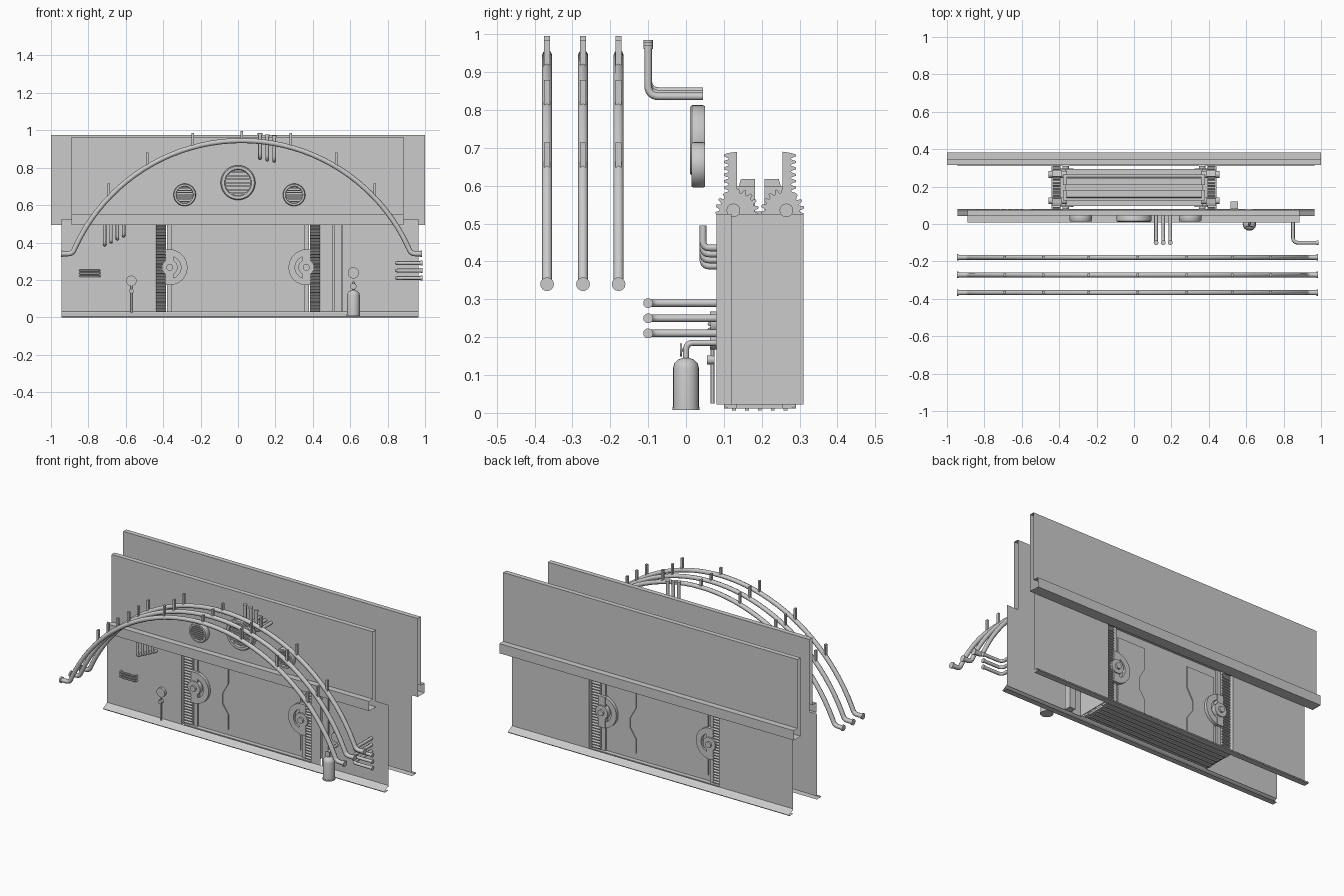
import bpy, bmesh, math
from mathutils import Vector

if "Cube" in bpy.data.objects:
    bpy.data.objects.remove(bpy.data.objects["Cube"])

M = 0.39  # front/back mirror: y -> M - y


def link(name, bm, smooth=False):
    me = bpy.data.meshes.new(name)
    bmesh.ops.recalc_face_normals(bm, faces=bm.faces)
    bm.to_mesh(me)
    bm.free()
    ob = bpy.data.objects.new(name, me)
    bpy.context.collection.objects.link(ob)
    if smooth:
        bpy.ops.object.select_all(action='DESELECT')
        ob.select_set(True)
        bpy.context.view_layer.objects.active = ob
        bpy.ops.object.shade_smooth_by_angle(angle=math.radians(35))
    return ob


def prism(name, pts, axis, a, b, caps=True, closed=True, smooth=False):
    """Extrude a 2D outline along x (pts are y,z), y (x,z) or z (x,y)."""
    bm = bmesh.new()

    def P(p, t):
        return {'x': (t, p[0], p[1]), 'y': (p[0], t, p[1]), 'z': (p[0], p[1], t)}[axis]
    r0 = [bm.verts.new(P(p, a)) for p in pts]
    r1 = [bm.verts.new(P(p, b)) for p in pts]
    n = len(pts)
    for i in range(n if closed else n - 1):
        j = (i + 1) % n
        bm.faces.new((r0[i], r0[j], r1[j], r1[i]))
    if caps:
        bm.faces.new(r0)
        bm.faces.new(r1)
    return link(name, bm, smooth)


def box(name, x0, x1, y0, y1, z0, z1):
    return prism(name, [(x0, y0), (x1, y0), (x1, y1), (x0, y1)], 'z', z0, z1)


def ring(cu, cv, r, n=32, a0=0.0, a1=2 * math.pi, end=False):
    return [(cu + r * math.cos(a0 + (a1 - a0) * i / n), cv + r * math.sin(a0 + (a1 - a0) * i / n))
            for i in range(n + (1 if end else 0))]


def cyl(name, axis, cu, cv, r, a, b, n=24):
    return prism(name, ring(cu, cv, r, n), axis, a, b, smooth=True)


def tube(name, pts, r, fillet=0.03):
    """Round pipe along a path; sharp corners become smooth bends."""
    pts = [Vector(p) for p in pts]
    out = [pts[0]]
    for p, c, q in zip(pts, pts[1:], pts[2:]):
        u, v = p - c, q - c
        if u.angle(-v) < 0.3:
            out.append(c)
            continue
        d = min(fillet, u.length / 2, v.length / 2)
        s, e = c + u.normalized() * d, c + v.normalized() * d
        out += [s * (1 - t) ** 2 + c * 2 * t * (1 - t) + e * t * t for t in [k / 6 for k in range(7)]]
    out.append(pts[-1])
    cu = bpy.data.curves.new(name, 'CURVE')
    cu.dimensions = '3D'
    cu.bevel_depth = r
    cu.bevel_resolution = 2
    cu.use_fill_caps = True
    sp = cu.splines.new('POLY')
    sp.points.add(len(out) - 1)
    for w, p in zip(sp.points, out):
        w.co = (*p, 1)
    sp.use_smooth = True
    ob = bpy.data.objects.new(name, cu)
    bpy.context.collection.objects.link(ob)
    return ob


# Walls, skirtings, upper panels, doors and drives, front then back
panel = [(.075, .965), (.045, .965), (.045, .552), (.008, .552), (.008, .493), (.075, .493)]
cove = [(.08, .03)] + [(.045 + .035 * math.cos(t), .03 - .025 * math.sin(t))
                       for t in [k * math.pi / 12 for k in range(1, 7)]] + [(.045, 0), (.08, 0)]
cove[1:7] = [(.042 + .036 * (1 - k / 6) ** 2, .03 - .025 * math.sqrt(k / 6)) for k in range(1, 7)]
for side in ('front', 'back'):
    Y = (lambda y: y) if side == 'front' else (lambda y: M - y)
    front = side == 'front'
    dz, px = (0, (-.89, .885)) if front else (.009, (-1, 1))
    prism(side + '_upper_panel', [(Y(y), z + (dz if z > .9 else 0)) for y, z in panel],
          'x', *px, caps=False)
    prism(side + '_skirting', [(Y(y), z) for y, z in cove], 'x', -.945, .965, caps=False, closed=False)
    spans = [(-.945, -.44), (.445, .505), (.56, .965)] if front else [(-.945, -.44), (.44, .965)]
    for a, b in spans:
        prism(side + '_lower_wall', [(Y(.08), .02), (Y(.08), .525)], 'x', a, b, caps=False, closed=False)

    # sliding door with notched raised plates
    box(side + '_door', -.38, .38, Y(.125), Y(.182), .025, .6)
    prism(side + '_door_head', [(Y(.14), .6), (Y(.145), .618), (Y(.182), .618), (Y(.182), .6)], 'x', -.36, .36)
    for s in (-1, 1):
        prism(side + '_door_plate',
              [(s * x, z) for x, z in [(.34, .06), (.15, .06), (.15, .15), (.19, .21), (.19, .27),
                                       (.15, .34), (.15, .47), (.34, .47)]], 'y', Y(.119), Y(.126))
        box(side + '_door_edge', s * .355, s * .38, Y(.115), Y(.126), .025, .525)
        # half ring lock around hub
        a = math.pi / 2
        half = ring(0, .267, .095, 16, -a, a, True) + ring(0, .267, .06, 16, a, -a, True)
        prism(side + '_lock_ring', [(s * (x - .365), z) for x, z in half], 'y', Y(.1), Y(.126))
        box(side + '_lock_bar', s * .345, s * .388, Y(.098), Y(.126), .172, .362)
        cyl(side + '_lock_hub', 'y', s * .365, .267, .042, Y(.092), Y(.126))
        cyl(side + '_lock_cap', 'y', s * .365, .267, .018, Y(.08), Y(.1))
        # toothed rack
        n, z0, h = 40, .012, .678 / 40
        teeth = []
        for i in range(n):
            z = z0 + i * h
            teeth += [(Y(.112), z), (Y(.1), z + h * .25), (Y(.1), z + h * .55), (Y(.112), z + h * .8)]
        prism(side + '_rack', teeth + [(Y(.135), z0 + n * h), (Y(.135), z0)], 'x', s * .385, s * .438)
        # drive gear meshing with rack
        gear = []
        for i in range(18):
            for f, r in ((0, .046), (.25, .057), (.55, .057), (.8, .046)):
                t = (i + f) / 18 * 2 * math.pi
                gear.append((Y(.135) + r * math.cos(t), .535 + r * math.sin(t)))
        prism(side + '_drive_gear', gear, 'x', s * .392, s * .436)
        cyl(side + '_gear_axle', 'x', Y(.125), .535, .018, s * .36, s * .456, 16)
        # doorway jamb
        prism(side + '_jamb', [(Y(.08), .022), (Y(.15), .022), (Y(.15), .525), (Y(.08), .525)],
              'x', s * .44, s * .445)

# Airlock between the doors
for s in (-1, 1):
    box('airlock_side', s * .44, s * .445, .15, .24, .022, .525)
box('airlock_floor', -.43, .43, .1, .29, .012, .024)
for i in range(5):
    box('floor_rib', -.42, .42, .122 + i * .034, .132 + i * .034, .006, .012)
box('airlock_ceiling', -.37, .37, .095, .295, .522, .532)
box('slot_pillar', .515, .555, .08, .12, .022, .525)

# Round lamps with slats
for x, z, r, y0 in ((-.285, .655, .06, .014), (0, .72, .093, .01), (.3, .655, .06, .014)):
    prof = [(r * .97, .05), (r, .045), (r, y0 + .006), (r * .94, y0), (r * .78, y0), (r * .74, y0 + .012)]
    bm = bmesh.new()
    loops = [[bm.verts.new((u, y, v)) for u, v in ring(x, z, q, 36)] for q, y in prof]
    for A, B in zip(loops, loops[1:]):
        for i in range(36):
            bm.faces.new((A[i], A[i - 1], B[i - 1], B[i]))
    bm.faces.new(loops[-1])
    link('lamp_housing', bm, True)
    for i in range(7):
        dz = (i - 3) * r * .2
        w = math.sqrt((r * .76) ** 2 - dz * dz)
        box('lamp_slat', x - w, x + w, y0 + .003, y0 + .014, z + dz - r * .05, z + dz + r * .05)

# Arched pipes with studs and end flanges
for y in (-.178, -.272, -.367):
    R, cx, cz, a = .98, .02, -.035, math.radians(65)
    arc = [(cx + R * math.sin(t), y, cz + R * math.cos(t)) for t in [-a + 2 * a * i / 40 for i in range(41)]]
    tube('arch_pipe', [(-.945, y, .34), (-.886, y, .34)] + arc + [(.926, y, .34), (.985, y, .34)], .0135)
    for x0, x1 in ((-.947, -.937), (.975, .985)):
        cyl('arch_flange', 'x', y, .34, .018, x0, x1, 16)
    for k in range(-3, 4):
        t = math.radians(15.5 * k)
        x, z = cx + R * math.sin(t), cz + R * math.cos(t)
        h = .05 if k == 0 else .075
        box('arch_stud', x - .006, x + .006, y - .008, y + .008, z, z + h)

# Pipes rising from the upper panel
for i in range(3):
    x, d = .118 + .038 * i, .007 * i
    tube('top_pipe', [(x, .045, .85 - d), (x, -.1, .85 - d), (x, -.1, .985 - d)], .01)
    cyl('top_pipe_flange', 'z', x, -.1, .0125, .975 - d, .985 - d, 14)

# Pipes rising under the upper panel
for i in range(4):
    x, z = -.713 + .034 * i, .388 + .016 * i
    tube('wall_pipe', [(x, .08, z), (x, .045, z), (x, .045, .495)], .009)

# Horizontal wall handles
for z in (.25, .235, .22):
    tube('wall_handle', [(-.845, .08, z), (-.845, .062, z), (-.74, .062, z), (-.74, .08, z)], .005, .01)

# Side pipes turning outward
for z in (.29, .25, .21):
    tube('side_pipe', [(.85, .08, z), (.85, -.1, z), (.985, -.1, z)], .01)
    cyl('side_pipe_flange', 'x', -.1, z, .013, .976, .986, 14)

# Gauge and small valve on the left
cyl('left_gauge', 'y', -.57, .195, .028, .064, .08)
tube('left_stem', [(-.57, .07, .025), (-.57, .07, .17)], .005)
cyl('left_valve', 'y', -.57, .14, .012, .055, .075, 12)

# Gas bottle with neck pipe, wheel and gauge
bx = .617
body = [(0, .01), (.034, .01), (.034, .118), (.031, .13), (.022, .14), (.01, .145), (0, .145)]
bm = bmesh.new()
loops = [[bm.verts.new((u, v, z)) for u, v in ring(bx, 0, max(r, .0005), 24)] for r, z in body]
for A, B in zip(loops, loops[1:]):
    for i in range(24):
        bm.faces.new((A[i], A[i - 1], B[i - 1], B[i]))
link('gas_bottle', bm, True)
cyl('bottle_foot', 'z', bx, 0, .036, .008, .016)
tube('bottle_neck', [(bx, 0, .14), (bx, 0, .185), (bx, .08, .185)], .008, .02)
cyl('bottle_wheel', 'y', bx, .166, .017, -.016, -.01, 16)
cyl('bottle_spindle', 'y', bx, .166, .004, -.012, 0, 10)
cyl('right_gauge', 'y', bx, .238, .03, .064, .08)
